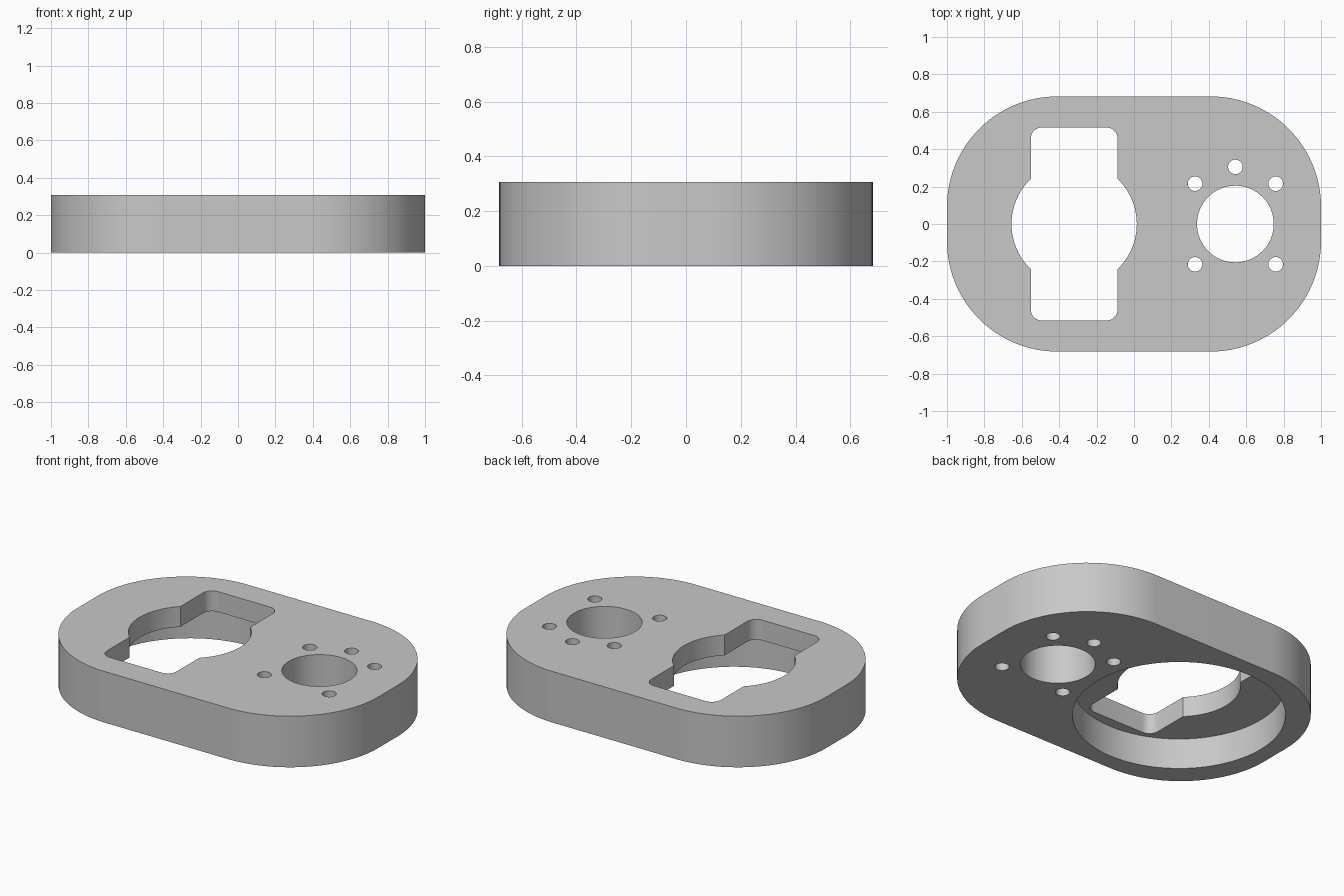
import bpy
import math

HEIGHT = 0.307
POCKET_DEPTH = 0.185
SLOT_X = -0.32
BORE_X = 0.542

cube = bpy.data.objects.get("Cube")
if cube:
    bpy.data.objects.remove(cube, do_unlink=True)

grey = bpy.data.materials.new("plain grey")
grey.use_nodes = True
colour = (0.58, 0.58, 0.58, 1)
grey.diffuse_color = colour
grey.node_tree.nodes["Principled BSDF"].inputs["Base Color"].default_value = colour


def rounded_rect(cx, cy, half_x, half_y, radius, steps):
    """Counter-clockwise outline; equal halves and radius give a circle."""
    points = []
    for corner, (sx, sy) in enumerate([(1, 1), (-1, 1), (-1, -1), (1, -1)]):
        for i in range(steps + 1):
            a = (corner + i / steps) * math.pi / 2
            points.append((cx + sx * (half_x - radius) + radius * math.cos(a),
                           cy + sy * (half_y - radius) + radius * math.sin(a)))
    return points


def circle(cx, cy, radius, steps):
    return [(cx + radius * math.cos(math.tau * i / steps),
             cy + radius * math.sin(math.tau * i / steps)) for i in range(steps)]


def prism(name, outline, z0, z1):
    n = len(outline)
    verts = [(x, y, z) for z in (z0, z1) for x, y in outline]
    faces = [tuple(reversed(range(n))), tuple(range(n, 2 * n))]
    faces += [(i, (i + 1) % n, n + (i + 1) % n, n + i) for i in range(n)]
    mesh = bpy.data.meshes.new(name)
    mesh.from_pydata(verts, [], faces)
    mesh.materials.append(grey)
    obj = bpy.data.objects.new(name, mesh)
    bpy.context.collection.objects.link(obj)
    return obj


def cut(target, outline, z0=-0.1, z1=HEIGHT + 0.1):
    cutter = prism("cutter", outline, z0, z1)
    cutter.hide_render = True
    mod = target.modifiers.new("cut", "BOOLEAN")
    mod.operation = "DIFFERENCE"
    mod.solver = "EXACT"
    mod.object = cutter
    bpy.context.view_layer.objects.active = target
    bpy.ops.object.modifier_apply(modifier=mod.name)
    bpy.data.objects.remove(cutter, do_unlink=True)


# Plate body with large rounded corners
plate = prism("mounting_plate", rounded_rect(0, 0, 1, 0.682, 0.59, 24), 0, HEIGHT)

# Round pocket in the underside
cut(plate, circle(SLOT_X, 0, 0.58, 96), -0.1, POCKET_DEPTH)

# Keyed opening: rounded slot joined with a circle
cut(plate, rounded_rect(SLOT_X, 0, 0.232, 0.516, 0.06, 8))
cut(plate, circle(SLOT_X, 0, 0.335, 80))

# Main bore and its ring of screw holes
cut(plate, circle(BORE_X, 0, 0.205, 64))
for degrees in (45, 90, 135, 225, 315):
    a = math.radians(degrees)
    cut(plate, circle(BORE_X + 0.305 * math.cos(a), 0.305 * math.sin(a), 0.039, 24))

# Smooth curved walls, crisp rims
bpy.ops.object.select_all(action="DESELECT")
plate.select_set(True)
bpy.context.view_layer.objects.active = plate
bpy.ops.object.shade_smooth_by_angle(angle=math.radians(30))
